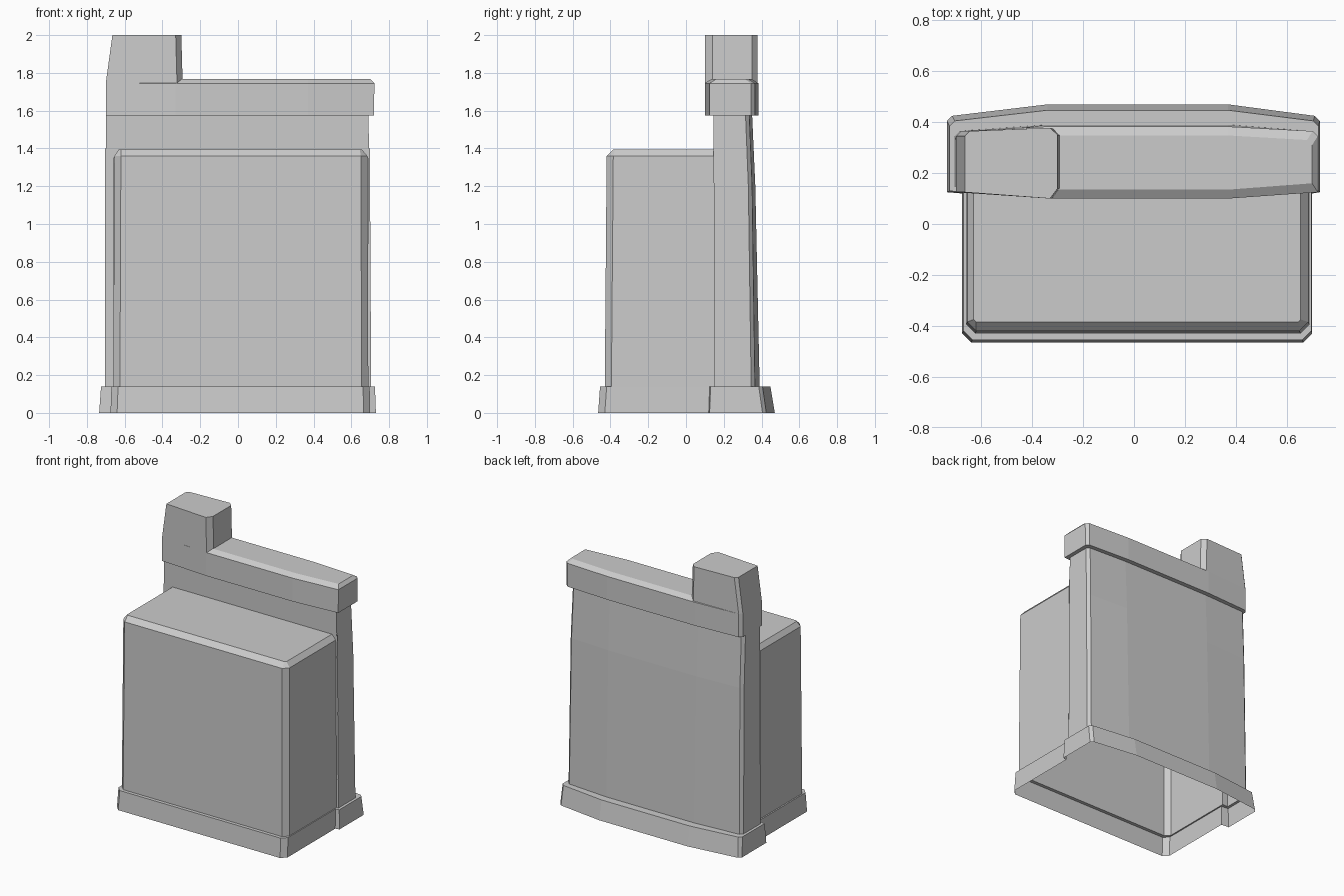
import bpy, bmesh

cube = bpy.data.objects.get("Cube")
if cube:
    bpy.data.objects.remove(cube, do_unlink=True)

stone = bpy.data.materials.new("grey_stone")
stone.use_nodes = True
GREY = (0.6, 0.6, 0.6, 1)
stone.diffuse_color = GREY
stone.node_tree.nodes["Principled BSDF"].inputs["Base Color"].default_value = GREY


def loft(name, rings, closed=True, top=False, bottom=False):
    """Skin counter-clockwise plan outlines, given as (z, points), from low to high."""
    bm = bmesh.new()
    rows = [[bm.verts.new((x, y, z)) for x, y in pts] for z, pts in rings]
    n = len(rows[0])
    for low, high in zip(rows, rows[1:]):
        for i in range(n if closed else n - 1):
            j = (i + 1) % n
            bm.faces.new((low[i], low[j], high[j], high[i]))
    if top:
        bm.faces.new(rows[-1])
    if bottom:
        bm.faces.new(rows[0][::-1])
    mesh = bpy.data.meshes.new(name)
    bm.to_mesh(mesh)
    bm.free()
    mesh.materials.append(stone)
    obj = bpy.data.objects.new(name, mesh)
    bpy.context.collection.objects.link(obj)
    return obj


def box_plan(left, right, front, back, cut):
    """Open outline of the front block, from back right round to back left."""
    return [(left, back), (left, front + cut), (left + cut, front),
            (right - cut, front), (right, front + cut), (right, back)]


def wall_plan(left, right, front, side_back, mid_back):
    """Open outline of the bowed back wall, from front right round to front left."""
    return [(right, front), (right, side_back - 0.02), (right - 0.02, side_back),
            (0.37, mid_back), (-0.34, mid_back),
            (left + 0.02, side_back), (left, side_back - 0.02), (left, front)]


# Flared plinth, open underneath, with a ledge in to the walls
box_low = box_plan(-0.66, 0.69, -0.43, 0.15, 0.035)
wall_low = wall_plan(-0.705, 0.705, 0.15, 0.365, 0.39)
loft("plinth", [
    (0, box_plan(-0.675, 0.70, -0.465, 0.12, 0.035) + wall_plan(-0.735, 0.73, 0.125, 0.425, 0.47)),
    (0.14, box_plan(-0.67, 0.697, -0.455, 0.125, 0.035) + wall_plan(-0.725, 0.725, 0.13, 0.405, 0.447)),
    (0.14, box_low + wall_low)])

# Front block with bevelled top edges
loft("front_block", [
    (0.14, box_low),
    (1.36, box_plan(-0.655, 0.685, -0.42, 0.15, 0.035)),
    (1.395, box_plan(-0.63, 0.655, -0.385, 0.15, 0.01))], closed=False, top=True)

# Tapered back wall
wall_top = wall_plan(-0.70, 0.69, 0.145, 0.335, 0.35)
loft("back_wall", [
    (0.14, wall_low),
    (1.2, wall_plan(-0.70, 0.698, 0.147, 0.35, 0.367)),
    (1.58, wall_top)], closed=False)
loft("wall_front", [(1.35, [(-0.70, 0.147), (0.695, 0.147)]),
                    (1.58, [(-0.70, 0.145), (0.69, 0.145)])], closed=False)
for name, left, right in (("left_return", 0.688, 0.705), ("right_return", -0.705, -0.658)):
    loft(name, [(0.14, [(left, 0.15), (right, 0.15)]),
                (1.4, [(left, 0.147), (right - 0.007 if right > 0 else right, 0.147)])], closed=False)


def crown_plan(left, right, inset):
    """Closed outline of the coping, bowed front and back."""
    return [(left, 0.125 + inset), (-0.33, 0.10 + inset), (0.37, 0.10 + inset),
            (right, 0.125 + inset)] + wall_plan(left, right, 0.13 + inset,
                                                0.365 - inset, 0.383 - inset)[1:-1]


# Coping along the wall top
loft("coping", [
    (1.575, crown_plan(-0.70, 0.72, 0)),
    (1.745, crown_plan(-0.70, 0.722, 0)),
    (1.768, crown_plan(-0.69, 0.70, 0.035))], top=True, bottom=True)


def stack_plan(left, right):
    """Closed outline of the raised end, with clipped inner corners."""
    return [(left, 0.125), (right - 0.03, 0.10), (right, 0.14), (right, 0.35),
            (right - 0.03, 0.378), (left + 0.02, 0.365), (left, 0.345)]


# Raised end of the coping
loft("raised_end", [(1.745, stack_plan(-0.70, -0.293)),
                    (2.0, stack_plan(-0.665, -0.30))], top=True)
